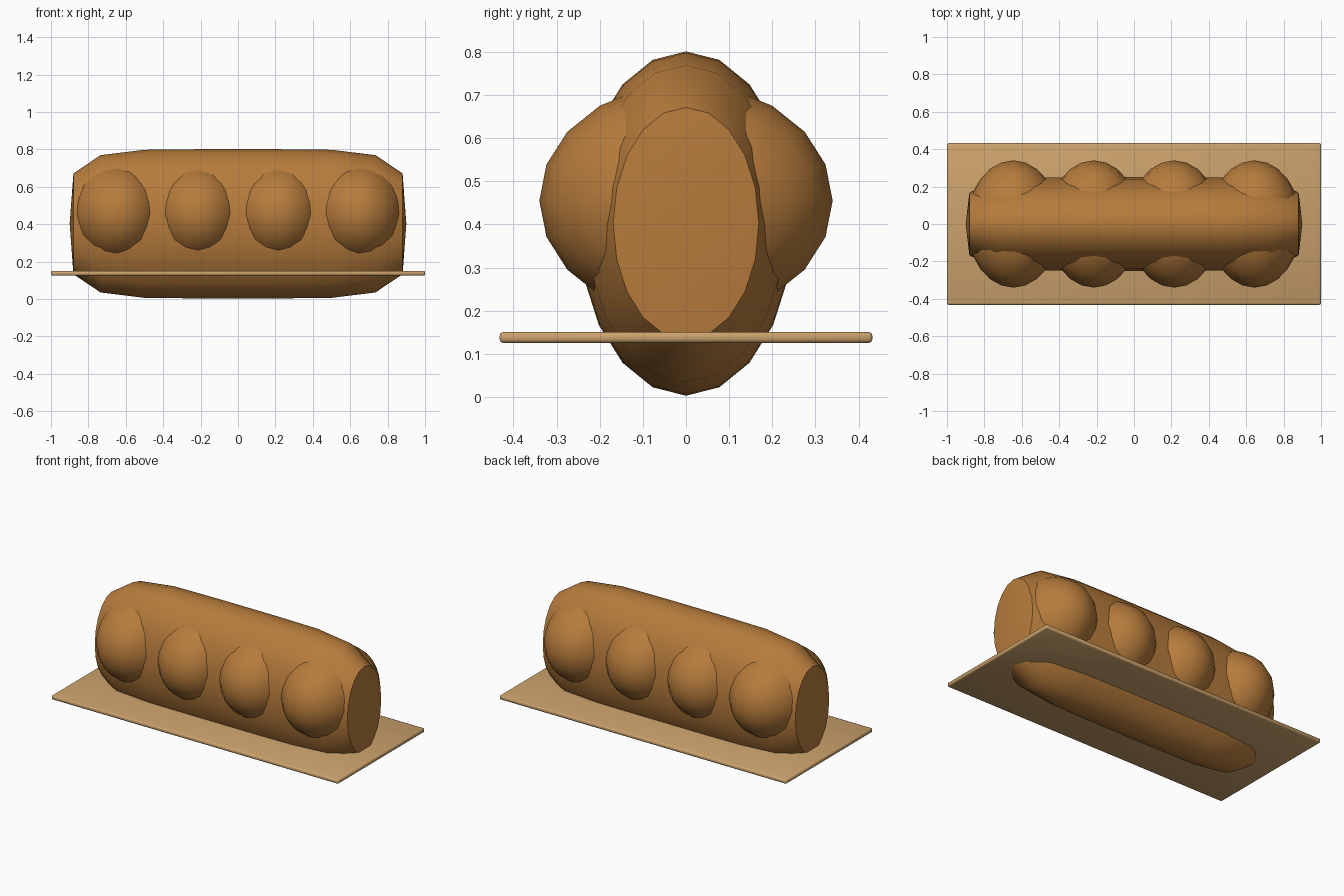
import bpy, bmesh, math

if "Cube" in bpy.data.objects:
    bpy.data.objects.remove(bpy.data.objects["Cube"])

def material(name, rgb):
    m = bpy.data.materials.new(name)
    m.diffuse_color = (*rgb, 1)
    m.use_nodes = True
    m.node_tree.nodes["Principled BSDF"].inputs["Base Color"].default_value = m.diffuse_color
    return m

crust = material("golden crust", (0.47, 0.20, 0.045))
wood = material("pale wood", (0.60, 0.36, 0.15))

def finish(name, bm, mat, angle):
    bmesh.ops.recalc_face_normals(bm, faces=bm.faces)
    me = bpy.data.meshes.new(name)
    bm.to_mesh(me)
    bm.free()
    ob = bpy.data.objects.new(name, me)
    bpy.context.collection.objects.link(ob)
    me.materials.append(mat)
    bpy.ops.object.select_all(action='DESELECT')
    ob.select_set(True)
    bpy.context.view_layer.objects.active = ob
    bpy.ops.object.shade_smooth_by_angle(angle=math.radians(angle))
    return ob

def turned_along_x(name, profile, centre, ry, rz, sides=20, angle=40):
    """Revolve (x, relative radius) rings about the x axis; zero radius is a pole."""
    bm = bmesh.new()
    cx, cy, cz = centre
    rings = []
    for x, r in profile:
        n = 1 if r < 1e-5 else sides
        rings.append([bm.verts.new((cx + x,
                                    cy + r * ry * math.sin(math.tau * i / sides),
                                    cz + r * rz * math.cos(math.tau * i / sides)))
                      for i in range(n)])
    for a, b in zip(rings, rings[1:]):
        for i in range(sides):
            j = (i + 1) % sides
            face = [a[i % len(a)], b[i % len(b)], b[j % len(b)], a[j % len(a)]]
            bm.faces.new(list(dict.fromkeys(face)))
    return finish(name, bm, crust, angle)

# Loaf: blunt-ended oval body
half = [(0.9, 0), (0.88, 0.675), (0.735, 0.92), (0.5, 0.992), (0.2, 1.0)]
turned_along_x("loaf_body", [(-x, r) for x, r in half] + half[::-1],
               (0, 0, 0.402), 0.25, 0.399)

# Braid lumps: ovals passing through the loaf, bulging on both sides
steps = 12
oval = [(-0.25 * math.cos(math.pi * k / steps), math.sin(math.pi * k / steps))
        for k in range(steps + 1)]
for k, x in enumerate((-0.645, -0.215, 0.215, 0.645)):
    turned_along_x(f"braid_lump_{k + 1}", oval, (x, 0, 0.455), 0.34, 0.272)

# Serving board with softened edges
bm = bmesh.new()
bmesh.ops.create_cube(bm, size=1)
for v in bm.verts:
    v.co = (v.co.x * 2.0, v.co.y * 0.864, v.co.z * 0.026 + 0.138)
bmesh.ops.bevel(bm, geom=bm.edges[:], offset=0.009, segments=2, affect='EDGES', profile=0.5)
finish("serving_board", bm, wood, 50)
